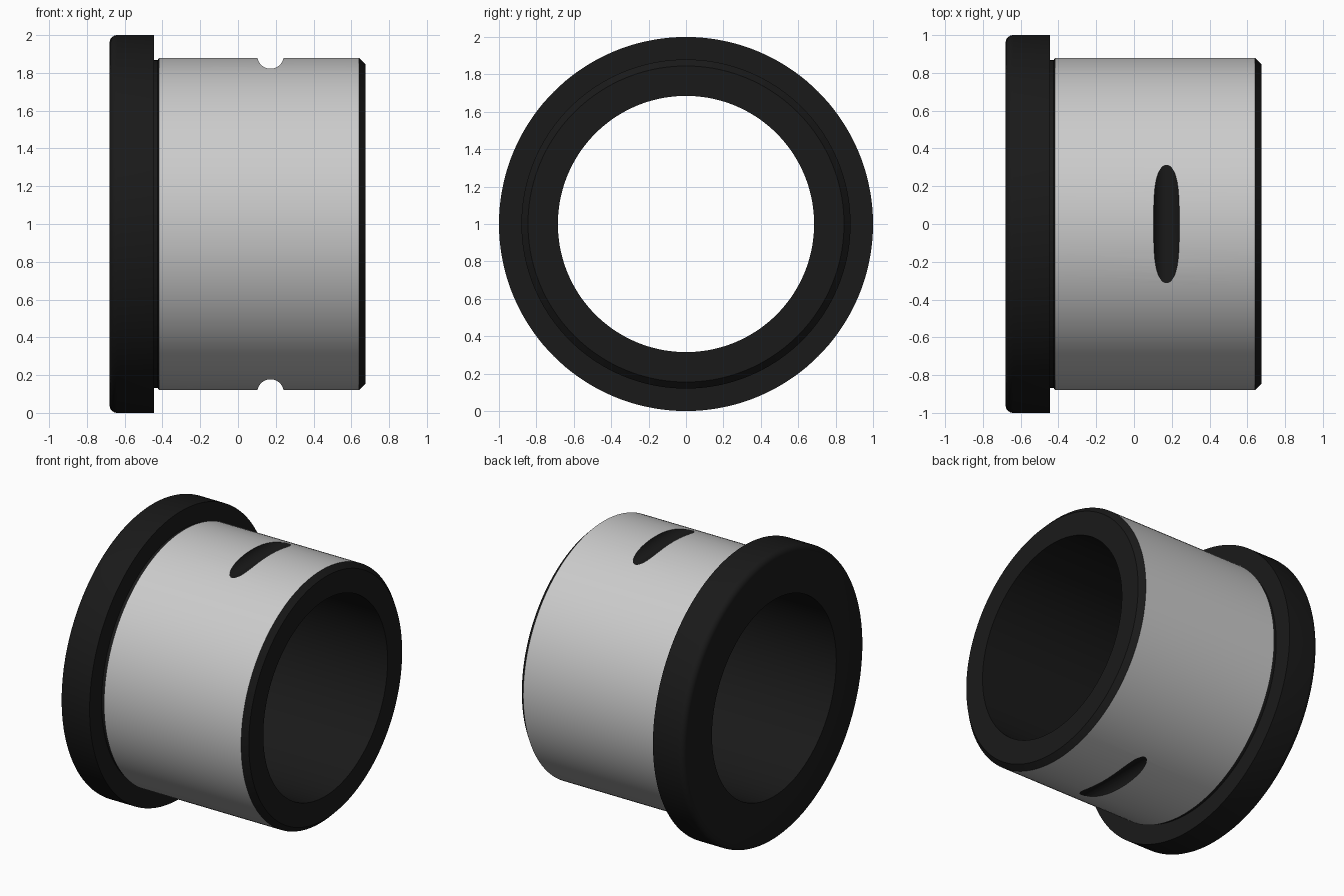
import bpy, bmesh, math
from mathutils import Vector, Matrix

if "Cube" in bpy.data.objects:
    bpy.data.objects.remove(bpy.data.objects["Cube"])

SEGS = 144
BORE, BODY, FLANGE = 0.685, 0.88, 1.0
X0, X1 = -0.68, 0.675
FIL = 0.04

# Half section (x, radius), turned around the x axis at z = 1
fillet = [(X0 + FIL - FIL * math.cos(a), FLANGE - FIL + FIL * math.sin(a))
          for a in (math.pi / 2 * i / 5 for i in range(6))]
profile = [(X0, BORE)] + fillet + [
    (-0.445, FLANGE), (-0.445, 0.868), (-0.425, 0.868), (-0.418, BODY),
    (0.64, BODY), (X1, 0.845), (X1, BORE)]


def new_object(name, bm):
    me = bpy.data.meshes.new(name)
    bm.to_mesh(me)
    bm.free()
    ob = bpy.data.objects.new(name, me)
    bpy.context.collection.objects.link(ob)
    return ob


# Turned bushing
bm = bmesh.new()
rings = []
for i in range(SEGS):
    a = 2 * math.pi * i / SEGS
    rings.append([bm.verts.new((x, r * math.sin(a), 1 + r * math.cos(a)))
                  for x, r in profile])
n = len(profile)
for i in range(SEGS):
    p, q = rings[i], rings[(i + 1) % SEGS]
    for j in range(n):
        k = (j + 1) % n
        bm.faces.new((p[j], p[k], q[k], q[j]))
bmesh.ops.recalc_face_normals(bm, faces=bm.faces)
blank = new_object("bushing_blank", bm)

# Round grooves across the top and bottom
cutters = []
for z in (1.892, 0.108):
    bm = bmesh.new()
    bmesh.ops.create_cone(
        bm, cap_ends=True, segments=40, radius1=0.07, radius2=0.07, depth=1.4,
        matrix=Matrix.Translation((0.172, 0, z)) @ Matrix.Rotation(math.pi / 2, 4, 'X'))
    cutter = new_object("groove_cutter", bm)
    cutter.hide_render = True
    cutters.append(cutter)
    mod = blank.modifiers.new("groove", 'BOOLEAN')
    mod.operation, mod.solver, mod.object = 'DIFFERENCE', 'EXACT', cutter

bpy.context.view_layer.update()
deps = bpy.context.evaluated_depsgraph_get()
cut_mesh = bpy.data.meshes.new_from_object(blank.evaluated_get(deps))
for ob in cutters + [blank]:
    bpy.data.objects.remove(ob)


def is_outer_wall(f):
    c = f.calc_center_median()
    radial = Vector((0, c.y, c.z - 1))
    return (-0.418 < c.x < 0.64 and radial.length > 0.87
            and f.normal.dot(radial.normalized()) > 0.99)


def part(name, want_wall):
    bm = bmesh.new()
    bm.from_mesh(cut_mesh)
    bm.normal_update()
    drop = [f for f in bm.faces if is_outer_wall(f) != want_wall]
    bmesh.ops.delete(bm, geom=drop, context='FACES')
    ob = new_object(name, bm)
    ob.data.materials.clear()
    bpy.ops.object.select_all(action='DESELECT')
    ob.select_set(True)
    bpy.context.view_layer.objects.active = ob
    bpy.ops.object.shade_smooth_by_angle(angle=math.radians(30))
    return ob


# Ground outer wall (grey) and dark flange, bore, ends and grooves
part("outer_wall", True)
body = part("bushing_body", False)
dark = bpy.data.materials.new("dark")
dark.diffuse_color = (0.01, 0.01, 0.01, 1)
dark.use_nodes = True
dark.node_tree.nodes["Principled BSDF"].inputs["Base Color"].default_value = dark.diffuse_color
body.data.materials.append(dark)
